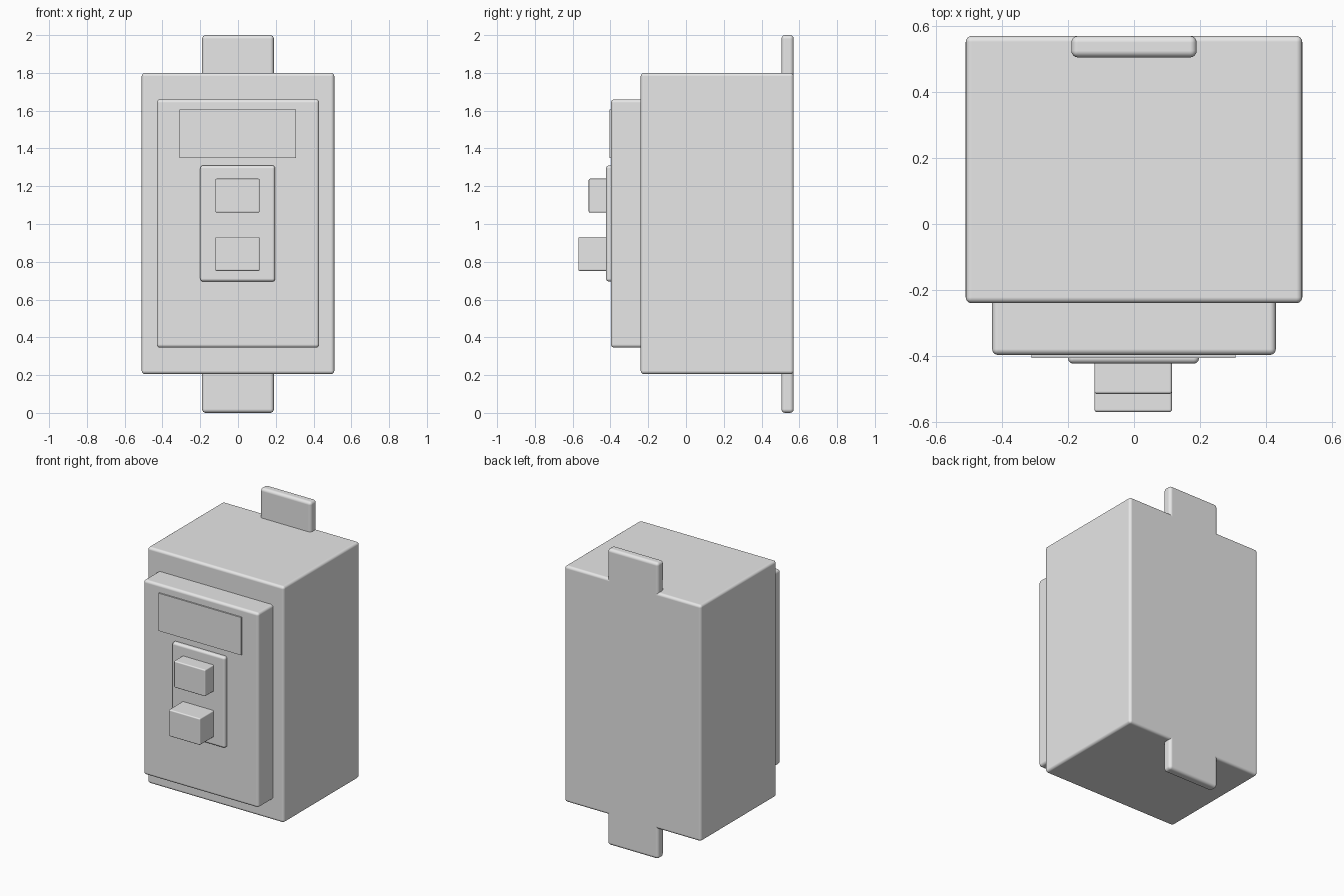
import bpy
import bmesh
from mathutils import Vector

cube = bpy.data.objects.get("Cube")
if cube:
    bpy.data.objects.remove(cube, do_unlink=True)

grey = bpy.data.materials.new("light grey")
grey.use_nodes = True
colour = (0.8, 0.8, 0.8, 1)
grey.diffuse_color = colour
grey.node_tree.nodes["Principled BSDF"].inputs["Base Color"].default_value = colour


def rounded_box(name, xs, ys, zs, radius):
    """Box spanning three (low, high) ranges, with rounded edges."""
    low, high = (Vector(p) for p in zip(xs, ys, zs))
    bm = bmesh.new()
    bmesh.ops.create_cube(bm, size=1)
    bmesh.ops.scale(bm, vec=high - low, verts=bm.verts)
    mesh = bpy.data.meshes.new(name)
    bm.to_mesh(mesh)
    bm.free()
    mesh.materials.append(grey)
    obj = bpy.data.objects.new(name, mesh)
    obj.location = (low + high) / 2
    bpy.context.collection.objects.link(obj)
    if radius:
        bevel = obj.modifiers.new("rounded_edges", "BEVEL")
        bevel.width = radius
        bevel.segments = 4
        bevel.harden_normals = True
        mesh.shade_smooth()
    return obj


# Housing and the mounting strap that sticks out above and below its back
rounded_box("housing", (-0.51, 0.51), (-0.24, 0.57), (0.205, 1.8), 0.018)
rounded_box("mounting_strap", (-0.19, 0.19), (0.505, 0.57), (0, 2), 0.02)

# Raised front panel with a thin label plate
rounded_box("front_panel", (-0.43, 0.43), (-0.397, -0.2), (0.345, 1.66), 0.018)
rounded_box("label_plate", (-0.31, 0.307), (-0.406, -0.39), (1.35, 1.605), 0)

# Button plate and its two push buttons, the lower one standing further out
rounded_box("button_plate", (-0.2, 0.197), (-0.423, -0.38), (0.695, 1.31), 0.016)
for name, front, bottom in (("upper_button", -0.515, 1.06),
                            ("lower_button", -0.57, 0.752)):
    rounded_box(name, (-0.12, 0.115), (front, -0.39), (bottom, bottom + 0.18), 0.008)
